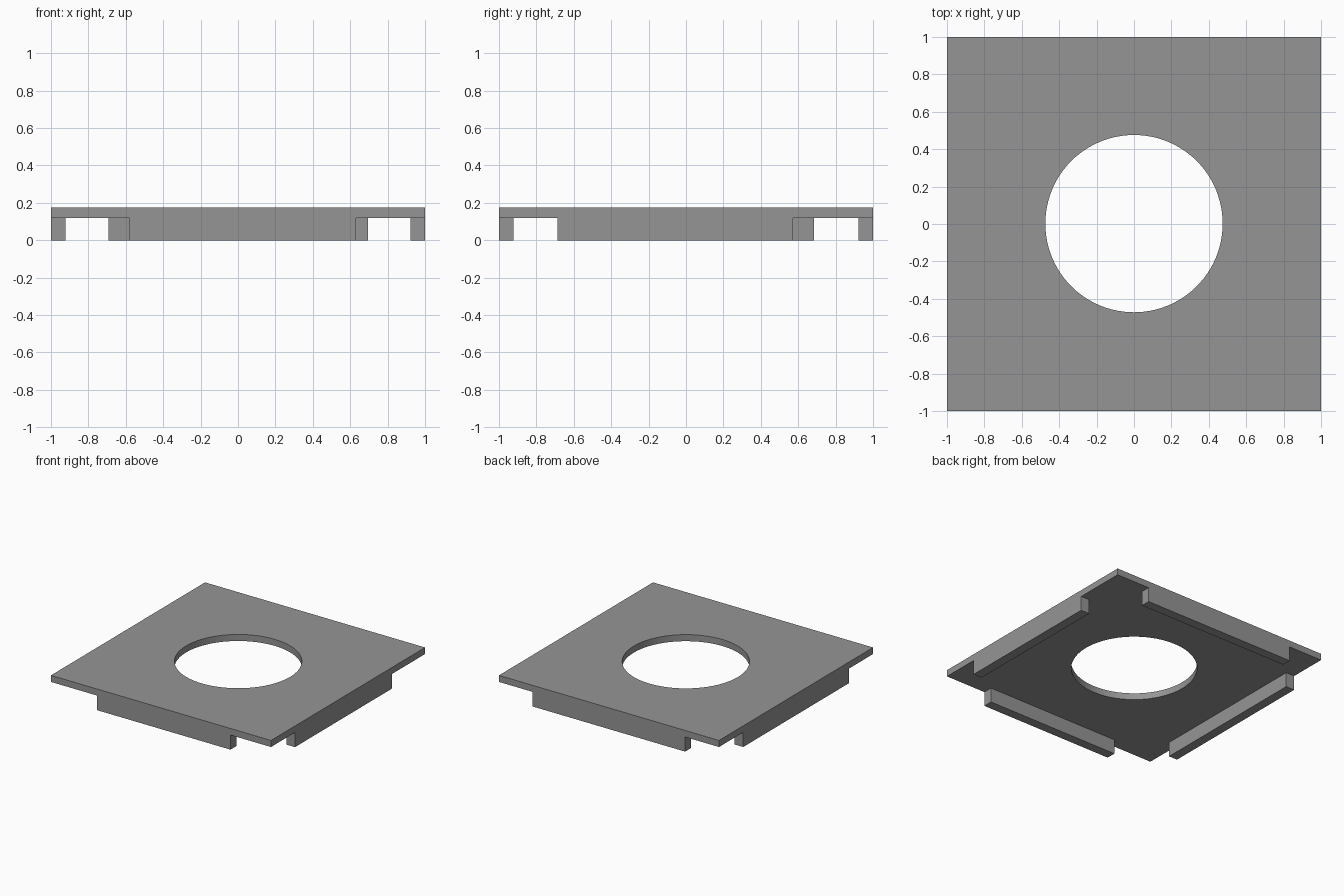
import bpy, bmesh, math

if "Cube" in bpy.data.objects:
    bpy.data.objects.remove(bpy.data.objects["Cube"])

TOP, FLOOR = 0.174, 0.12       # plate top and underside heights
INNER, OUT = 0.922, 1.1        # inner face of the rails, overshoot for cutters

grey = bpy.data.materials.new("grey")
grey.diffuse_color = (0.30, 0.30, 0.30, 1)
grey.use_nodes = True
grey.node_tree.nodes["Principled BSDF"].inputs["Base Color"].default_value = grey.diffuse_color


def prism(name, points, z0, z1):
    """Extrude a counter-clockwise outline from z0 to z1."""
    bm = bmesh.new()
    face = bm.faces.new([bm.verts.new((x, y, z0)) for x, y in points])
    ext = bmesh.ops.extrude_face_region(bm, geom=[face])
    verts = [v for v in ext["geom"] if isinstance(v, bmesh.types.BMVert)]
    bmesh.ops.translate(bm, verts=verts, vec=(0, 0, z1 - z0))
    bmesh.ops.recalc_face_normals(bm, faces=bm.faces)
    mesh = bpy.data.meshes.new(name)
    bm.to_mesh(mesh)
    bm.free()
    mesh.materials.append(grey)
    obj = bpy.data.objects.new(name, mesh)
    bpy.context.collection.objects.link(obj)
    return obj


# Square block, later hollowed from below
plate = prism("plate_with_rails", [(-1, -1), (1, -1), (1, 1), (-1, 1)], 0, TOP)

# Pocket between the rails, with a notch at each corner:
# (x sign, y sign, rail end along x, rail end along y)
corners = [(-1, -1, -0.58, -0.688), (1, -1, 0.632, -0.688),
           (1, 1, 0.695, 0.573), (-1, 1, -0.692, 0.685)]
outline = []
for sx, sy, ax, by in corners:
    notch = [(sx * INNER, by), (sx * OUT, by), (sx * OUT, sy * OUT),
             (ax, sy * OUT), (ax, sy * INNER)]
    outline += notch if sx == sy else notch[::-1]
# counter-clockwise order holds on every corner
pocket = prism("pocket_cutter", outline, -0.1, FLOOR)

# Round centre opening
N, R = 96, 0.474
circle = [(R * math.cos(2 * math.pi * i / N), R * math.sin(2 * math.pi * i / N) + 0.002)
          for i in range(N)]
opening = prism("opening_cutter", circle, -0.2, 0.4)

bpy.context.view_layer.objects.active = plate
plate.select_set(True)
for cutter in (pocket, opening):
    cutter.hide_render = True
    mod = plate.modifiers.new(cutter.name, 'BOOLEAN')
    mod.operation = 'DIFFERENCE'
    mod.solver = 'EXACT'
    mod.object = cutter
    bpy.ops.object.modifier_apply(modifier=mod.name)
    bpy.data.objects.remove(cutter)

bpy.ops.object.shade_smooth_by_angle(angle=math.radians(30))
